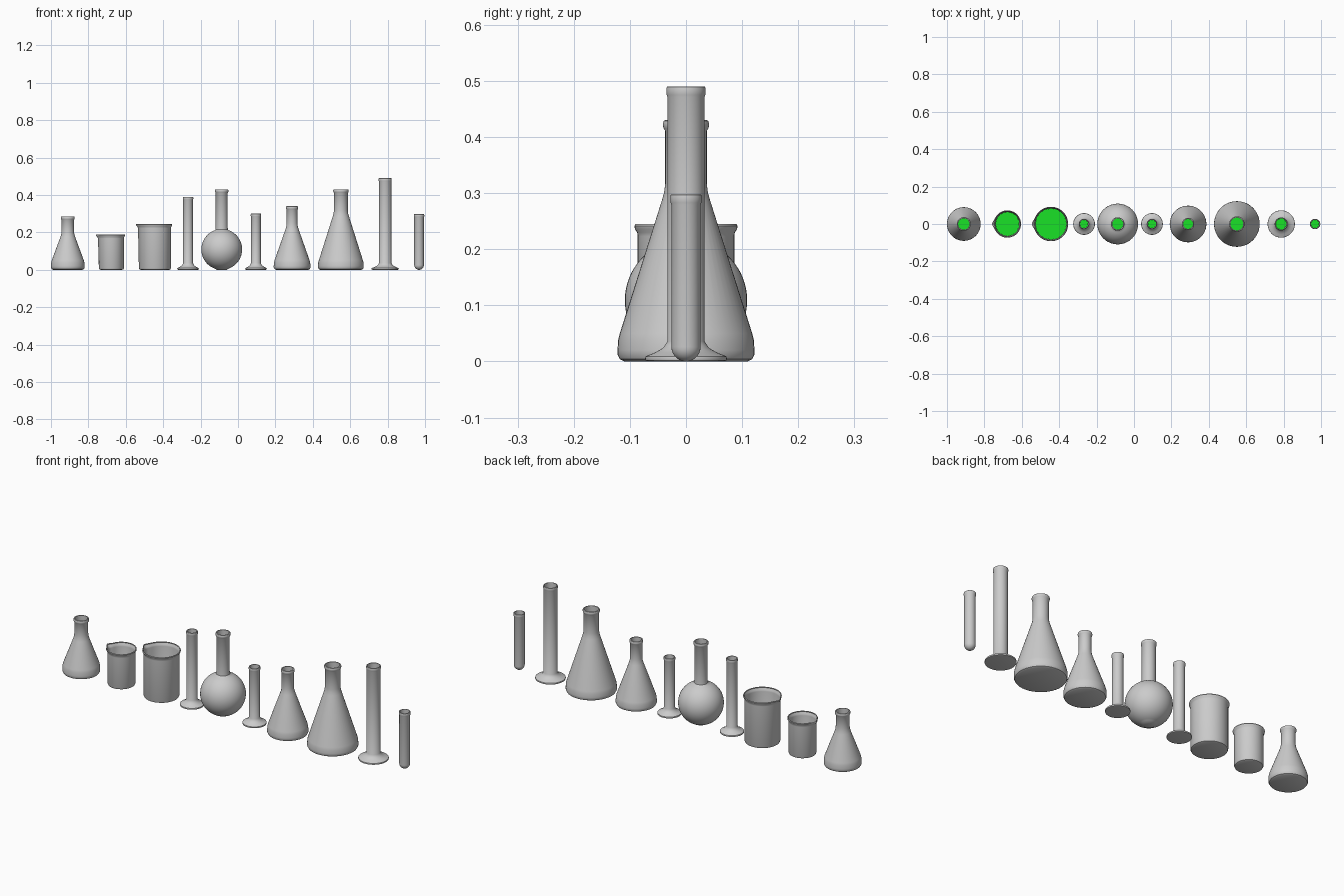
import bpy, bmesh, math
from mathutils import Vector

if "Cube" in bpy.data.objects:
    bpy.data.objects.remove(bpy.data.objects["Cube"])

SEG = 48
WALL = 0.003
green = bpy.data.materials.new("green_liquid")
green.diffuse_color = (0.01, 0.75, 0.02, 1)
green.use_nodes = True
green.node_tree.nodes["Principled BSDF"].inputs["Base Color"].default_value = green.diffuse_color


def lathe(name, profile, x, mat=None, bend=None):
    """Spin an (r, z) profile around the vertical axis at x."""
    bm = bmesh.new()
    rings = []
    for r, z in profile:
        if r < 1e-5:
            rings.append([bm.verts.new((0, 0, z))])
            continue
        ring = []
        for i in range(SEG):
            a = 2 * math.pi * i / SEG
            rr = r + (bend(a, z) if bend else 0)
            ring.append(bm.verts.new((rr * math.cos(a), rr * math.sin(a), z)))
        rings.append(ring)
    for p, q in zip(rings, rings[1:]):
        for i in range(SEG):
            j = (i + 1) % SEG
            f = [p[i % len(p)], p[j % len(p)], q[j % len(q)], q[i % len(q)]]
            bm.faces.new(list(dict.fromkeys(f)))
    bmesh.ops.recalc_face_normals(bm, faces=bm.faces)
    me = bpy.data.meshes.new(name)
    bm.to_mesh(me)
    bm.free()
    ob = bpy.data.objects.new(name, me)
    ob.location.x = x
    bpy.context.collection.objects.link(ob)
    if mat:
        me.materials.append(mat)
    bpy.ops.object.select_all(action='DESELECT')
    bpy.context.view_layer.objects.active = ob
    ob.select_set(True)
    bpy.ops.object.shade_smooth_by_angle(angle=math.radians(35))
    return ob


def inset(profile, d):
    """Inner wall of a profile that runs from the axis up to the rim."""
    out = []
    for i, (r, z) in enumerate(profile):
        a = Vector(profile[max(i - 1, 0)])
        b = Vector(profile[min(i + 1, len(profile) - 1)])
        t = (b - a).normalized()
        out.append((0 if r == 0 else max(r - t.y * d, 0.001), z + t.x * d))
    return out


def arc(r, cz, a0, a1, n):
    return [(r * math.cos(t), cz + r * math.sin(t)) for t in
            (math.radians(a0 + (a1 - a0) * i / n) for i in range(n + 1))]


def lip(n, h, w=0.004):
    return [(n, h - 0.019), (n + w * .7, h - 0.015), (n + w, h - 0.010),
            (n + w, h - 0.005), (n + w * .6, h - 0.001), (n, h)]


def vessel(name, outer, x, level, inner=None, bend=None):
    """Glass shell plus the liquid standing in it up to the given level."""
    inner = inner or inset(outer, WALL)
    lathe(name, outer + inner[::-1], x, bend=bend)
    core = inset(inner, 0.0006)
    fill = []
    for p, q in zip(core, core[1:]):
        fill.append(p)
        if q[1] >= level:
            k = (level - p[1]) / (q[1] - p[1])
            fill.append((p[0] + k * (q[0] - p[0]), level))
            break
    lathe(name + "_liquid", fill + [(0, level)], x, green)


def conical_flask(name, x, r, n, h, neck_z):
    outer = [(0, 0), (r - 0.012, 0), (r - 0.004, 0.004), (r, 0.012), (r, 0.020),
             (r - 0.001, 0.038), (r - 0.004, 0.050),
             (n + 0.006, neck_z - 0.018), (n + 0.002, neck_z - 0.004), (n, neck_z + 0.012)]
    neck = [(n - WALL, z) for z in (neck_z + 0.012, h - 0.004, h)]
    vessel(name, outer + lip(n, h), x, h * 0.35, inset(outer, WALL)[:-1] + neck)


def beaker(name, x, r, h):
    outer = [(0, 0), (r - 0.010, 0), (r - 0.003, 0.003), (r, 0.010), (r, h - 0.022),
             (r + 0.001, h - 0.015), (r + 0.005, h - 0.009), (r + 0.006, h - 0.004), (r + 0.004, h)]

    # pouring spout on the left
    def spout(a, z):
        k = min(max((z - h + 0.035) / 0.035, 0), 1)
        return 0.012 * k * math.exp(-((a - math.pi) / 0.2) ** 2)
    vessel(name, outer, x, h * 0.45, bend=spout)


def cylinder(name, x, r, foot, h):
    # footed body with a hollowed underside
    outer = [(0, 0.012), (foot - 0.006, 0), (foot - 0.001, 0.002), (foot, 0.005), (foot - 0.001, 0.009),
             (r + (foot - r) * 0.55, 0.016), (r + (foot - r) * 0.2, 0.024), (r, 0.036)]
    inner = [(0, 0.025), (r - 0.006, 0.025), (r - WALL, 0.030), (r - WALL, h)]
    vessel(name, outer + lip(r, h, 0.002), x, h * 0.5, inner)


# three conical flasks
conical_flask("small_conical_flask", -0.910, 0.090, 0.033, 0.285, 0.195)
conical_flask("medium_conical_flask", 0.289, 0.098, 0.029, 0.340, 0.235)
conical_flask("large_conical_flask", 0.550, 0.122, 0.037, 0.430, 0.305)

# two beakers
beaker("small_beaker", -0.677, 0.067, 0.190)
beaker("large_beaker", -0.444, 0.086, 0.245)

# three measuring cylinders
cylinder("medium_cylinder", -0.267, 0.026, 0.058, 0.390)
cylinder("short_cylinder", 0.096, 0.026, 0.058, 0.300)
cylinder("tall_cylinder", 0.787, 0.033, 0.073, 0.490)

# round flask with straight neck
R, N = 0.109, 0.032
bowl = [(0, 0.001)] + arc(R, R + 0.001, -76, 70, 30)
bowl[1] = (bowl[1][0], 0.001)
bowl = [(r, z - 0.001) for r, z in bowl] + [(N + 0.001, 0.216), (N, 0.226)]
vessel("round_flask", bowl + lip(N, 0.430, 0.004), -0.087, 0.11,
       inset(bowl, WALL)[:-1] + [(N - WALL, 0.226), (N - WALL, 0.430)])

# test tube
T = 0.026
tube = [(0, 0)] + arc(T, T, -80, 0, 8)
vessel("test_tube", tube + lip(T, 0.298, 0.002), 0.968, 0.14,
       inset(tube, WALL)[:-1] + [(T - WALL, T), (T - WALL, 0.298)])
